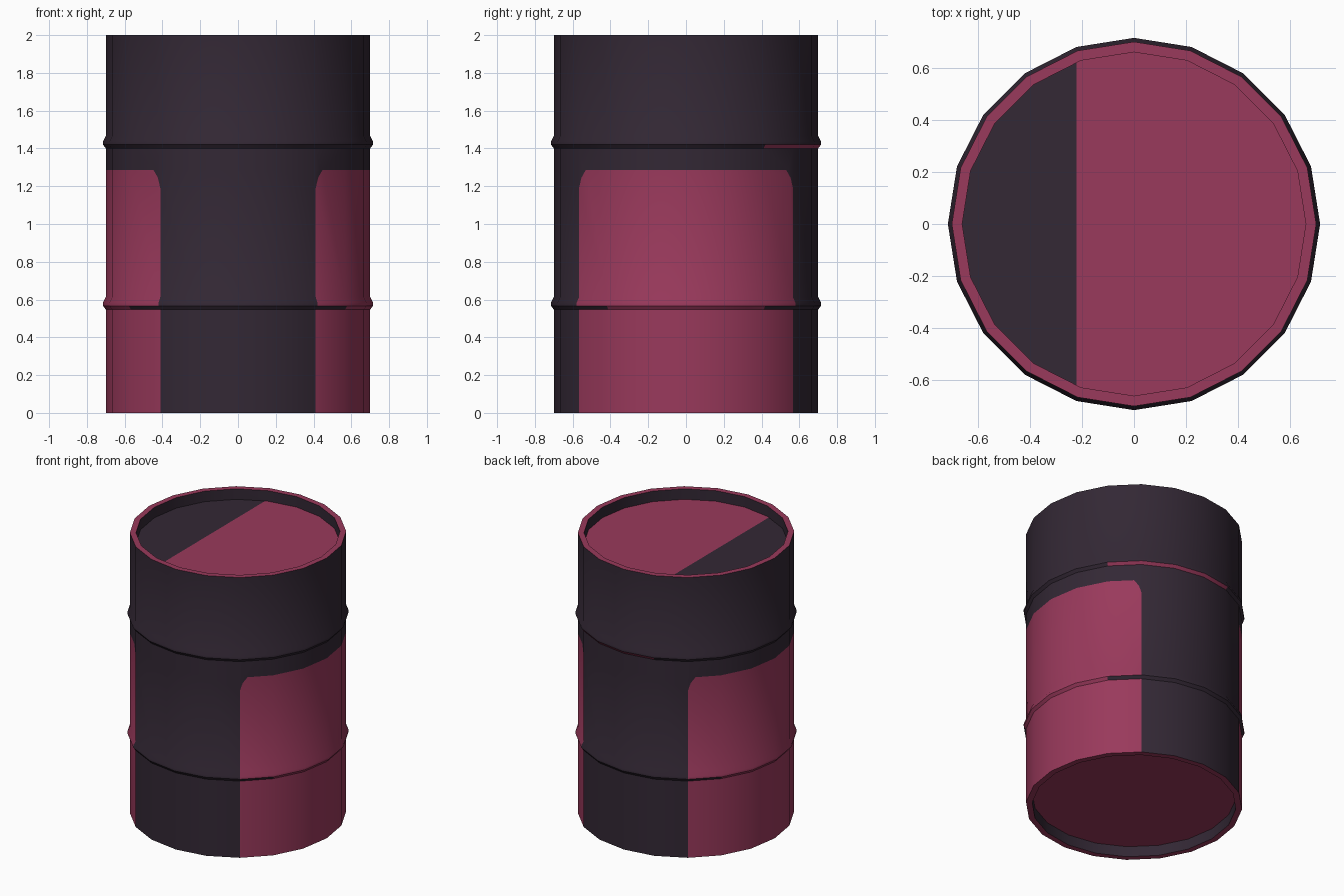
import bpy, bmesh, math
from mathutils import Vector

if "Cube" in bpy.data.objects:
    bpy.data.objects.remove(bpy.data.objects["Cube"])

SIDES = 20
R, RIB, INNER = 0.70, 0.715, 0.66
PANEL_TOP = 1.285


def material(name, rgb):
    m = bpy.data.materials.new(name)
    m.diffuse_color = (*rgb, 1)
    m.use_nodes = True
    m.node_tree.nodes["Principled BSDF"].inputs["Base Color"].default_value = m.diffuse_color
    return m


dark = material("dark plum", (0.033, 0.021, 0.035))
red = material("raspberry red", (0.320, 0.041, 0.106))


def rib(z):
    return [(R, z), (RIB, z + 0.02), (RIB, z + 0.037), (R, z + 0.066)]


# Outline of the drum: recessed base, rim, two ribs, rim, recessed lid
profile = ([(INNER, 0.075), (INNER, 0), (R, 0)] + rib(0.547) + [(R, PANEL_TOP)]
           + rib(1.40) + [(R, 2), (INNER, 2), (INNER, 1.925)])

bm = bmesh.new()
rings = []
for r, z in profile:
    rings.append([bm.verts.new((r * math.cos(math.tau * k / SIDES),
                                r * math.sin(math.tau * k / SIDES), z))
                  for k in range(SIDES)])
for lo, hi in zip(rings, rings[1:]):
    for k in range(SIDES):
        n = (k + 1) % SIDES
        bm.faces.new((lo[k], lo[n], hi[n], hi[k]))
bm.faces.new(rings[0][::-1])
lid = bm.faces.new(rings[-1])

# Split the lid into its two colour fields
bmesh.ops.bisect_plane(bm, geom=[lid] + list(lid.edges) + list(lid.verts),
                       plane_co=(-0.22, 0, 0), plane_no=(1, 0, 0))


def folded_angle(c):
    return math.degrees(math.atan2(abs(c.y), abs(c.x)))


def panel_inset(c):
    # distance along the corner facet from the panel's side edge
    a = math.radians(54)
    return ((abs(c.x) - R * math.cos(a)) - (abs(c.y) - R * math.sin(a))) * math.sqrt(0.5)


# Cut rounded upper corners of the side panels
CUTS = [((0, 1.19), (0.018, 1.245)), ((0.018, 1.245), (0.05, PANEL_TOP))]
for sx in (1, -1):
    for sy in (1, -1):
        tangent = Vector((sx, -sy, 0)).normalized()
        base = Vector((sx * R * math.cos(math.radians(54)),
                       sy * R * math.sin(math.radians(54)), 0))
        for (t0, z0), (t1, z1) in CUTS:
            faces = []
            for f in bm.faces:
                c = f.calc_center_median()
                if (0.65 < c.z < PANEL_TOP and c.x * sx > 0 and c.y * sy > 0
                        and 36 < folded_angle(c) < 54):
                    faces.append(f)
            geom = set(faces)
            for f in faces:
                geom.update(f.edges)
                geom.update(f.verts)
            no = tangent * (z1 - z0) - Vector((0, 0, t1 - t0))
            bmesh.ops.bisect_plane(bm, geom=list(geom), plane_no=no,
                                   plane_co=base + tangent * t0 + Vector((0, 0, z0)))


def is_red(f):
    c = f.calc_center_median()
    n = f.normal
    r = math.hypot(c.x, c.y)
    a = folded_angle(c)
    if abs(n.z) > 0.9:                       # rims, lid and base
        return not (1.9 < c.z < 1.95 and c.x < -0.22)
    if r < 0.68:                             # inner rim walls
        return False
    if 1.40 < c.z < 1.42:                    # underside of the upper rib
        return 36 < math.degrees(math.atan2(c.y, c.x)) < 108
    if c.z > PANEL_TOP or a > 54:
        return False
    if 0.547 < c.z < 0.567:                  # underside of the lower rib
        return a < 36
    if c.z > 1.19 and a > 36:                # rounded panel corners
        t = panel_inset(c)
        return all((t - t0) * (z1 - z0) - (c.z - z0) * (t1 - t0) > 0
                   for (t0, z0), (t1, z1) in CUTS)
    return True


bmesh.ops.recalc_face_normals(bm, faces=bm.faces)
bm.normal_update()
for f in bm.faces:
    f.material_index = 1 if is_red(f) else 0

mesh = bpy.data.meshes.new("drum_barrel")
bm.to_mesh(mesh)
bm.free()
mesh.materials.append(dark)
mesh.materials.append(red)
drum = bpy.data.objects.new("drum_barrel", mesh)
bpy.context.collection.objects.link(drum)
bpy.context.view_layer.objects.active = drum
drum.select_set(True)
bpy.ops.object.shade_smooth_by_angle(angle=math.radians(30))
